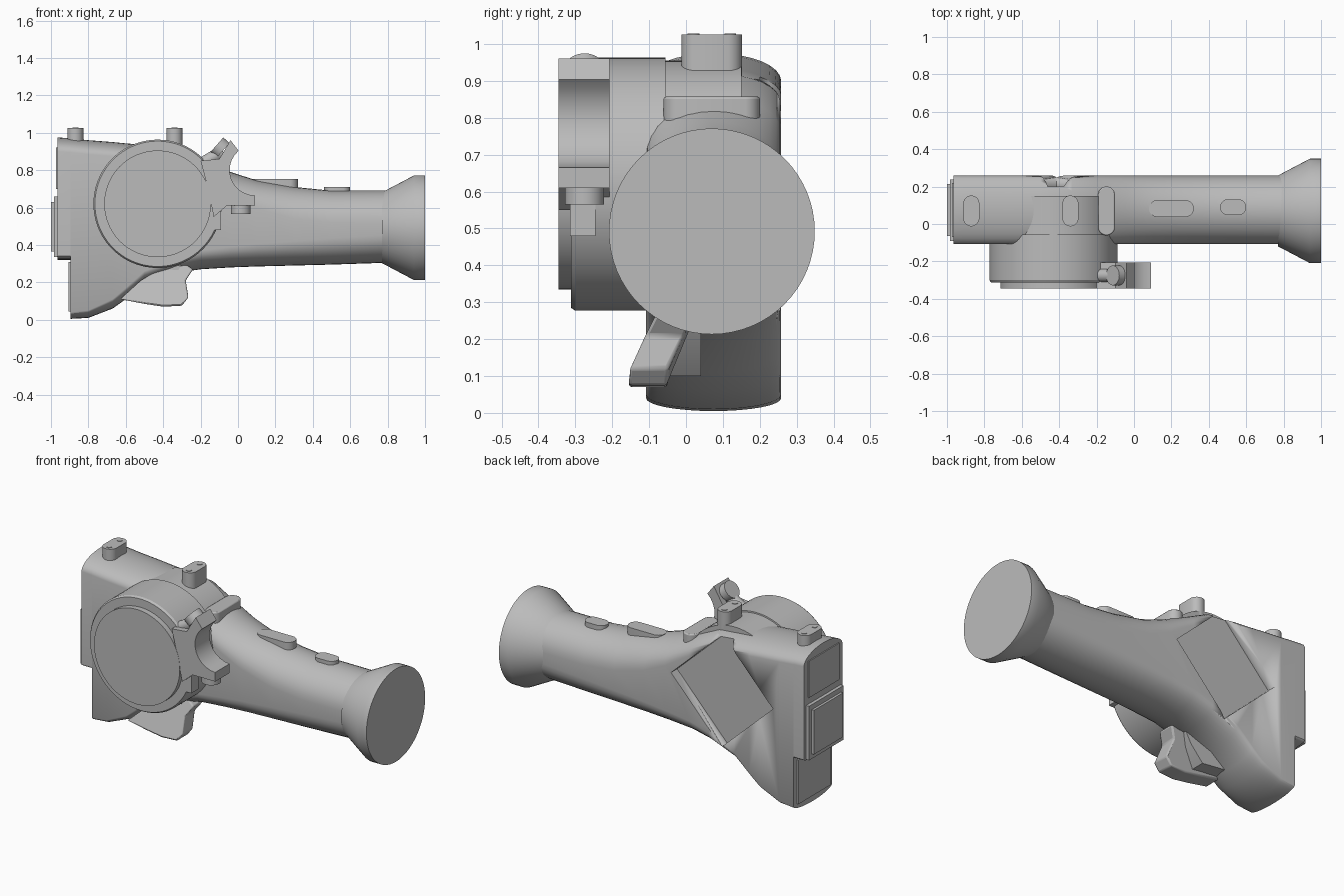
import bpy, bmesh
from math import sin, cos, pi, radians, sqrt
from mathutils import Vector, Matrix

cube = bpy.data.objects.get("Cube")
if cube:
    bpy.data.objects.remove(cube)

grey = bpy.data.materials.new("matte grey")
grey.use_nodes = True
COLOUR = (0.5, 0.5, 0.5, 1)
grey.diffuse_color = COLOUR
grey.node_tree.nodes["Principled BSDF"].inputs["Base Color"].default_value = COLOUR

MID_Y = 0.075
DRUM = (-0.43, 0.62)


def finish(bm, name, bevel=0, angle=30):
    bmesh.ops.recalc_face_normals(bm, faces=bm.faces)
    mesh = bpy.data.meshes.new(name)
    bm.to_mesh(mesh)
    bm.free()
    ob = bpy.data.objects.new(name, mesh)
    bpy.context.collection.objects.link(ob)
    mesh.materials.append(grey)
    bpy.ops.object.select_all(action="DESELECT")
    ob.select_set(True)
    bpy.context.view_layer.objects.active = ob
    if bevel:
        mod = ob.modifiers.new("soft edges", "BEVEL")
        mod.width, mod.segments = bevel, 2
    bpy.ops.object.shade_smooth_by_angle(angle=radians(angle))
    return ob


def bridge(bm, rings):
    """Skin a row of equal rings and cap both ends."""
    loops = [[bm.verts.new(p) for p in ring] for ring in rings]
    n = len(loops[0])
    for a, b in zip(loops, loops[1:]):
        for i in range(n):
            j = (i + 1) % n
            bm.faces.new((a[i], a[j], b[j], b[i]))
    bm.faces.new(loops[0])
    bm.faces.new(loops[-1])


def box(name, lo, hi, bevel=0):
    bm = bmesh.new()
    lo, hi = Vector(lo), Vector(hi)
    bmesh.ops.create_cube(bm, size=1)
    for v in bm.verts:
        v.co = (lo + hi) / 2 + v.co * (hi - lo)
    return finish(bm, name, bevel)


def turned(name, origin, axis, profile, sides=64):
    """Revolve (distance, radius) pairs about an axis."""
    turn = Vector((0, 0, 1)).rotation_difference(Vector(axis)).to_matrix()
    rings = []
    for d, r in profile:
        rings.append([Vector(origin) + turn @ Vector((r * cos(2 * pi * i / sides), r * sin(2 * pi * i / sides), d))
                      for i in range(sides)])
    bm = bmesh.new()
    bridge(bm, rings)
    return finish(bm, name)


def plate(name, outline, y0, y1, bevel=0, lean=lambda z: 0):
    """Extrude an (x, z) outline along y, optionally leaning with height."""
    bm = bmesh.new()
    bridge(bm, [[(x, y + lean(z), z) for x, z in outline] for y in (y0, y1)])
    return finish(bm, name, bevel)


def pill(name, x, y, lx, ly, z0, z1, bevel=0.0):
    """Upright slab with round ends, lx by ly in plan."""
    r, half = min(lx, ly) / 2, abs(lx - ly) / 2
    ring = []
    for k in range(24):
        a = 2 * pi * (k + 0.5) / 24
        px, py = r * cos(a), r * sin(a)
        if lx > ly:
            px += half if px > 0 else -half
        else:
            py += half if py > 0 else -half
        ring.append((x + px, y + py))
    bm = bmesh.new()
    bridge(bm, [[(px, py, z) for px, py in ring] for z in (z0, z1)])
    return finish(bm, name, bevel)


# Body and grip: sections of x, bottom, top, bottom curve, top curve
sections = [
    (-0.965, 0.32, 0.975, 0.02, 0.075), (-0.895, 0.32, 0.97, 0.02, 0.075),
    (-0.895, 0.005, 0.97, 0.035, 0.075), (-0.80, 0.01, 0.96, 0.04, 0.075),
    (-0.67, 0.06, 0.95, 0.05, 0.075), (-0.60, 0.11, 0.943, 0.06, 0.075),
    (-0.50, 0.19, 0.935, 0.07, 0.075), (-0.33, 0.25, 0.92, 0.08, 0.08),
    (-0.20, 0.27, 0.86, 0.10, 0.10), (-0.04, 0.28, 0.79, 0.11, 0.13),
    (0.10, 0.285, 0.745, 0.12, 0.15), (0.30, 0.29, 0.71, 0.13, 0.17),
    (0.50, 0.295, 0.69, 0.14, 0.17), (0.80, 0.305, 0.69, 0.15, 0.17)]
rings = []
for x, low, high, sag_low, sag_high in sections:
    ring = []
    for side, edge, sag in ((1, high, sag_high), (-1, low, sag_low)):
        for k in range(17):
            t = cos(pi * k / 16) * side
            drop = sag * (1 - sqrt(max(0, 1 - t * t)))
            ring.append((x, MID_Y + 0.183 * t, edge - side * drop))
    rings.append(ring)
bm = bmesh.new()
bridge(bm, rings)
body = finish(bm, "body_and_grip")

# Square pocket set on its corner in the back
bm = bmesh.new()
bmesh.ops.create_cube(bm, size=1)
bm.transform(Matrix.Translation((-0.42, 0.35, 0.61)) @ Matrix.Rotation(radians(43), 4, "Y")
             @ Matrix.Diagonal((0.47, 0.3, 0.49, 1)))
cutter = finish(bm, "pocket_cutter")
cutter.hide_render = True
mod = body.modifiers.new("pocket", "BOOLEAN")
mod.operation, mod.solver, mod.object = "DIFFERENCE", "EXACT", cutter
bpy.context.view_layer.objects.active = body
bpy.ops.object.modifier_apply(modifier="pocket")
bpy.data.objects.remove(cutter)

# Flared end of the grip
turned("grip_flare", (0, 0.07, 0.492), (1, 0, 0),
       [(0.77, 0.19), (0.79, 0.2), (0.94, 0.279), (1.0, 0.279)])

# Round drum on the front, with its raised cover
turned("drum", (DRUM[0], 0, DRUM[1]), (0, -1, 0),
       [(-0.15, 0.335), (0.055, 0.335), (0.056, 0.343), (0.30, 0.343), (0.312, 0.335)], 96)
turned("drum_cover", (DRUM[0], 0, DRUM[1]), (0, -1, 0), [(0.30, 0.285), (0.346, 0.285)], 96)

# Forked bracket beside the drum
hollow = [(0.09 + 0.135 * cos(radians(a)), 0.80 + 0.135 * sin(radians(a))) for a in range(130, 271, 14)]
fork = [(-0.20, 0.85), (-0.10, 0.86), (-0.04, 0.96)] + hollow
fork += [(0.09, 0.665), (0.09, 0.61), (-0.06, 0.61), (-0.13, 0.55), (-0.16, 0.70)]
plate("fork_bracket", fork, -0.345, -0.207)
turned("upper_fork_knob", (-0.06, -0.275, 0.895), (-0.75, 0, 0.66), [(0, 0.053), (0.045, 0.053)], 32).location = (-0.02, 0, 0.01)
turned("upper_fork_stem", (-0.08, -0.275, 0.90), (-0.75, 0, -0.45), [(0, 0.035), (0.20, 0.035)], 24)
turned("lower_fork_knob", (0.015, -0.275, 0.565), (0, 0, 1), [(0, 0.053), (0.05, 0.053)], 32)
box("lower_fork_stem", (-0.17, -0.315, 0.48), (-0.09, -0.245, 0.60))

# Strap lugs on the top, each with two pins
for name, x in (("outer", -0.87), ("inner", -0.34)):
    pill(name + "_lug", x, 0.07, 0.086, 0.165, 0.88, 1.025)
    for side in (-1, 1):
        turned(name + "_lug_pin", (x, 0.07 + side * 0.05, 1.02), (0, 0, 1), [(0, 0.016), (0.008, 0.016)], 16)

# Rest pad and buttons along the top of the grip
pill("rest_pad", -0.147, 0.07, 0.09, 0.262, 0.78, 0.857, 0.006)
pill("long_button", 0.20, 0.083, 0.24, 0.09, 0.68, 0.752)
pill("short_button", 0.53, 0.09, 0.14, 0.085, 0.65, 0.71)

# Panels stacked on the flat end
box("end_panel_upper", (-0.972, -0.07, 0.70), (-0.95, 0.22, 0.92))
box("end_panel_base", (-0.985, -0.09, 0.335), (-0.95, 0.238, 0.66))
box("end_panel_plate", (-1.0, -0.065, 0.365), (-0.98, 0.213, 0.63))
box("end_panel_lower", (-0.905, -0.08, 0.045), (-0.88, 0.225, 0.31))

# Trigger leaning out toward the front
trigger = [(-0.63, 0.11), (-0.5, 0.085), (-0.4, 0.07), (-0.3, 0.075), (-0.265, 0.12), (-0.28, 0.21),
           (-0.24, 0.27), (-0.3, 0.31), (-0.42, 0.27), (-0.52, 0.21)]
plate("trigger", trigger, -0.155, -0.05, 0.008, lambda z: 0.5 * max(0, z - 0.12))
plate("trigger_web", [(-0.62, 0.12), (-0.44, 0.10), (-0.36, 0.19), (-0.3, 0.30), (-0.5, 0.26)], -0.08, 0.04)
